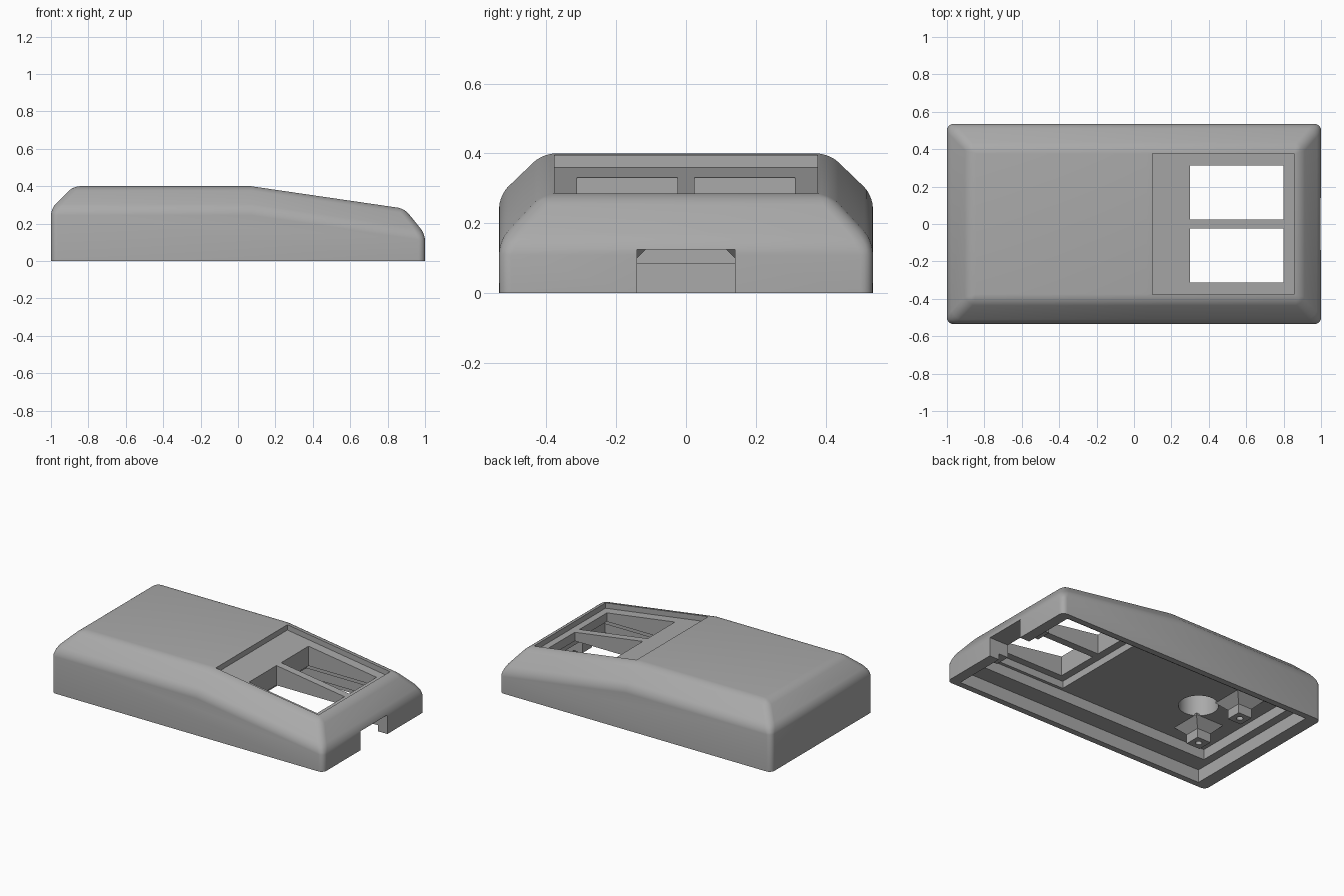
import bpy, bmesh
from mathutils import Matrix

cube = bpy.data.objects.get("Cube")
if cube:
    bpy.data.objects.remove(cube, do_unlink=True)

GREY = (0.4, 0.4, 0.4, 1)
mat = bpy.data.materials.new("grey plastic")
mat.use_nodes = True
mat.diffuse_color = GREY
mat.node_tree.nodes["Principled BSDF"].inputs["Base Color"].default_value = GREY

SLOPE = 0.146      # fall of the sloping roof
CEILING = 0.153    # roof of the main cavity
LEDGE = 0.085      # depth of the base plate rebate
POST_FOOT = 0.04   # lower end of the screw posts


def make(name, bm):
    bmesh.ops.recalc_face_normals(bm, faces=bm.faces)
    me = bpy.data.meshes.new(name)
    bm.to_mesh(me)
    bm.free()
    me.materials.append(mat)
    ob = bpy.data.objects.new(name, me)
    bpy.context.collection.objects.link(ob)
    return ob


def hull(name, points):
    bm = bmesh.new()
    for p in points:
        bm.verts.new(p)
    bmesh.ops.convex_hull(bm, input=bm.verts)
    bmesh.ops.dissolve_limit(bm, angle_limit=0.01, verts=bm.verts, edges=bm.edges)
    return make(name, bm)


def box(name, xs, ys, zs):
    return hull(name, [(x, y, z) for x in xs for y in ys for z in zs])


def cylinder(name, x, y, z0, z1, r, n=32):
    bm = bmesh.new()
    bmesh.ops.create_cone(bm, cap_ends=True, segments=n, radius1=r, radius2=r, depth=z1 - z0,
                          matrix=Matrix.Translation((x, y, (z0 + z1) / 2)))
    return make(name, bm)


def combine(ob, tool, operation="DIFFERENCE"):
    mod = ob.modifiers.new("cut", "BOOLEAN")
    mod.operation, mod.object, mod.solver = operation, tool, "EXACT"
    bpy.context.view_layer.objects.active = ob
    bpy.ops.object.modifier_apply(modifier=mod.name)
    bpy.data.objects.remove(tool, do_unlink=True)


# Outer shell: straight walls, chamfered shoulders and a sloping roof
points = []
for s in (-1, 1):
    points += [(x, s * 0.535, 0) for x in (-1, 1)]
    points += [(-1, s * 0.535, 0.28), (0.07, s * 0.535, 0.28),
               (1, s * 0.535, 0.28 - 0.93 * SLOPE)]
    points += [(-0.88, s * 0.41, 0.4), (0.07, s * 0.41, 0.4),
               (0.89, s * 0.41, 0.4 - 0.82 * SLOPE)]
case = hull("case_shell", points)

# Rounded edges, leaving the base and the shallow roof crease sharp
bm = bmesh.new()
bm.from_mesh(case.data)
edges = [e for e in bm.edges if max(v.co.z for v in e.verts) > 0.01
         and e.calc_face_angle(0) > 0.3]
bmesh.ops.bevel(bm, geom=edges, offset=0.035, segments=5, profile=0.5,
                affect="EDGES", clamp_overlap=True)
bm.to_mesh(case.data)
bm.free()

# Base plate rebate, cavity and display pocket
combine(case, box("cut", (-0.915, 0.93), (-0.495, 0.495), (-0.1, LEDGE)))
combine(case, box("cut", (-0.86, 0.86), (-0.38, 0.38), (-0.1, CEILING)))
combine(case, box("cut", (0.25, 0.86), (-0.36, 0.36), (0.05, 0.2)))

# Sloping recess in the roof with two windows
recess = [(0.1, 0.36), (0.855, 0.36 - 0.755 * SLOPE), (0.855, 0.6), (0.1, 0.6)]
combine(case, hull("cut", [(x, y, z) for x, z in recess for y in (-0.376, 0.376)]))
for s in (-1, 1):
    combine(case, box("cut", (0.3, 0.8), (s * 0.025, s * 0.312), (0.1, 0.6)))

# Blind round pocket
combine(case, cylinder("cut", -0.5, 0, 0.1, 0.36, 0.12, 48))

# Screw posts: flared ones inside, plain ones beside the cable notch
for s in (-1, 1):
    side = "left" if s > 0 else "right"
    y = s * 0.19
    post = box("rear_post_" + side, (-0.71, -0.61), (y - 0.05, y + 0.05),
               (POST_FOOT, CEILING + 0.01))
    flare = [(-0.66 + a * h, y + b * h, z) for a in (-1, 1) for b in (-1, 1)
             for h, z in ((0.05, 0.1), (0.103, CEILING), (0.103, CEILING + 0.01))]
    combine(post, hull("flare", flare), "UNION")
    combine(post, cylinder("cut", -0.66, y, 0, 0.13, 0.02, 20))
    front = box("notch_post_" + side, (0.86, 0.96), (s * 0.14, s * 0.24), (POST_FOOT, 0.16))
    combine(front, cylinder("cut", 0.915, y, 0, 0.13, 0.02, 20))

# Cable notch in the end wall
combine(case, box("cut", (0.8, 1.1), (-0.14, 0.14), (-0.1, 0.125)))

bpy.ops.object.select_all(action="DESELECT")
case.select_set(True)
bpy.context.view_layer.objects.active = case
bpy.ops.object.shade_smooth_by_angle(angle=0.45)
